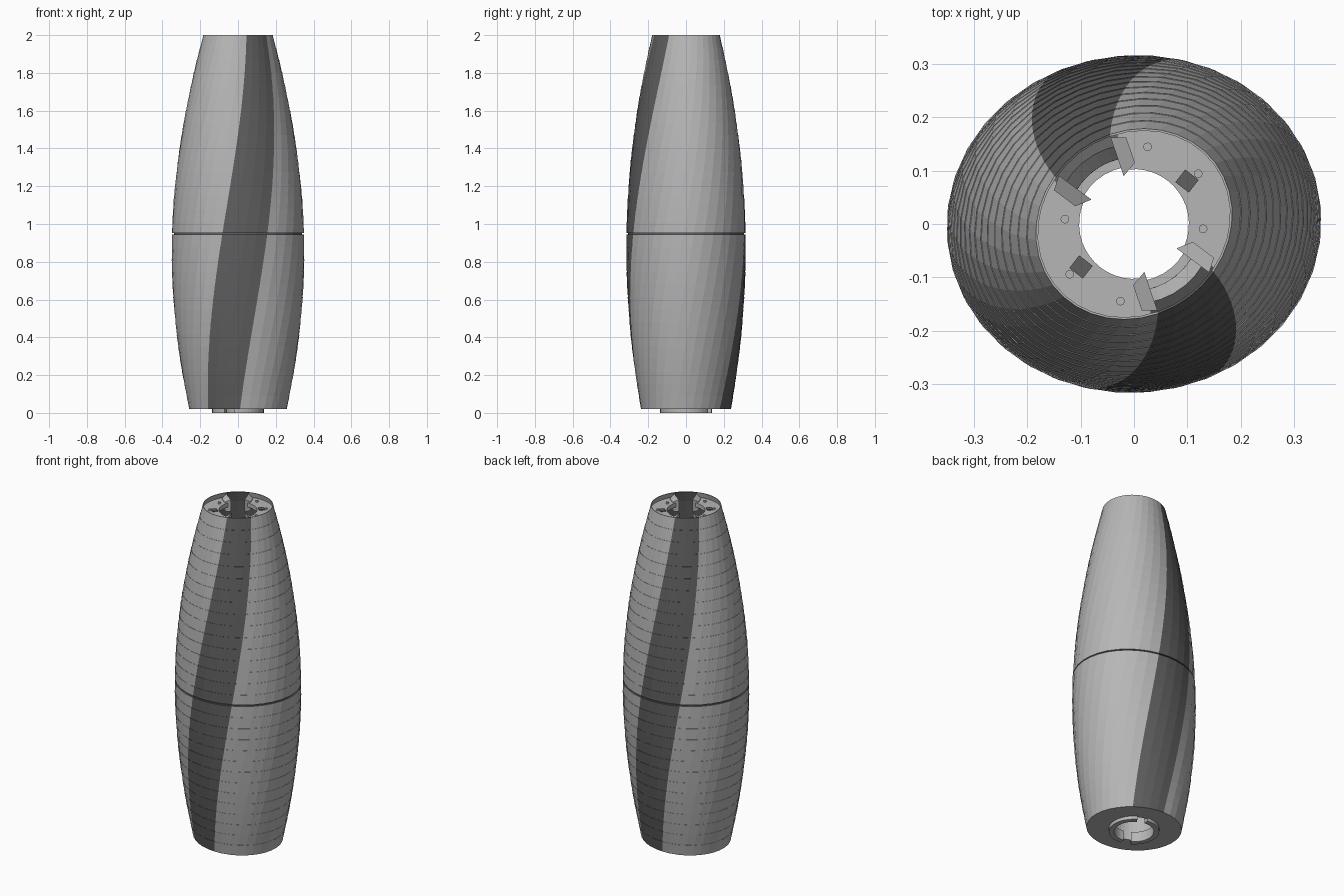
import bpy, bmesh, math
from mathutils import Matrix

if "Cube" in bpy.data.objects:
    bpy.data.objects.remove(bpy.data.objects["Cube"])


def material(name, v):
    m = bpy.data.materials.new(name)
    m.use_nodes = True
    m.diffuse_color = (v, v, v, 1)
    m.node_tree.nodes["Principled BSDF"].inputs["Base Color"].default_value = (v, v, v, 1)
    return m


GREY = material("light grey", 0.47)
DARK = material("dark grey", 0.115)
SIDES, FLOORS, BASE, TOP = 36, 30, 0.02, 2.0
BORE = 0.125


def finish(name, bm):
    bmesh.ops.recalc_face_normals(bm, faces=bm.faces)
    me = bpy.data.meshes.new(name)
    bm.to_mesh(me)
    bm.free()
    me.materials.append(GREY)
    me.materials.append(DARK)
    ob = bpy.data.objects.new(name, me)
    bpy.context.collection.objects.link(ob)
    return ob


# Barrel profile and steady twist
def half_width(z):
    if z < 0.87:
        return 0.352 - 0.091 * ((0.87 - z) / 0.85) ** 2
    return 0.352 - 0.161 * ((z - 0.87) / 1.13) ** 1.9


def twist(z):
    return math.radians(-20 + 28.5 * z)


def oval(z, t, inset=0.0):
    a = half_width(z) - inset
    x, y = a * math.cos(t), (0.9 * half_width(z) - inset) * math.sin(t)
    c, s = math.cos(twist(z)), math.sin(twist(z))
    return (c * x - s * y, s * x + c * y, z)


def polar(r, t, z):
    return (r * math.cos(t), r * math.sin(t), z)


# Twisted tower shell: stacked floors, parapet, well and bore
bm = bmesh.new()
STEP = 2 * math.pi / SIDES
angles = [i * STEP - math.pi / 2 for i in range(SIDES)]
rings = []


def oval_ring(z, inset, tag):
    rings.append(([bm.verts.new(oval(z, t, inset)) for t in angles], tag))


def round_ring(z, r, tag):
    rings.append(([bm.verts.new(polar(r, t + twist(z), z)) for t in angles], tag))


height = (TOP - BASE) / FLOORS
for k in range(FLOORS):
    z = BASE + k * height
    if k == 14:
        # Dark joint between the two halves
        oval_ring(z, 0.010, "dark")
        oval_ring(z + 0.008, 0.010, "dark")
        z += 0.008
    oval_ring(z, 0.0015 if k else 0, "wall")
    oval_ring(BASE + (k + 1) * height, 0, "wall")
oval_ring(TOP, 0.004, "wall")
oval_ring(1.94, 0.006, "wall")
oval_ring(1.72, 0.03, "dark")
round_ring(1.74, 0.15, "dark")
round_ring(1.70, BORE, "grey")
for k in range(1, 18):
    round_ring(1.70 - k * 0.095, BORE, "grey")
round_ring(BASE, BORE, "grey")
for n, (ring, tag) in enumerate(rings):
    nxt, tag2 = rings[(n + 1) % len(rings)]
    closing = n + 1 == len(rings)
    for i in range(SIDES):
        j = (i + 1) % SIDES
        f = bm.faces.new((ring[i], ring[j], nxt[j], nxt[i]))
        strip = i % 18 in (0, 1, 16, 17)
        if not closing:
            f.material_index = int(tag2 == "dark" or (tag2 == "wall" and strip))
finish("twisted_tower", bm)


# Prism between a lower and an upper outline
def prism(bm, low, high):
    a = [bm.verts.new(p) for p in low]
    b = [bm.verts.new(p) for p in high]
    bm.faces.new(a)
    bm.faces.new(b)
    for i in range(len(a)):
        j = (i + 1) % len(a)
        bm.faces.new((a[i], a[j], b[j], b[i]))


# Curved slab quads along an arc, given inner and outer point functions
def arc_slab(name, inner, outer, start, end, z0, z1, steps=16):
    bm = bmesh.new()
    rows = []
    for k in range(steps + 1):
        t = math.radians(start + (end - start) * k / steps)
        rows.append([bm.verts.new(p) for p in
                     (inner(t, z0), outer(t, z0), outer(t, z1), inner(t, z1))])
    for p, q in zip(rows, rows[1:]):
        for i in range(4):
            j = (i + 1) % 4
            bm.faces.new((p[i], p[j], q[j], q[i]))
    bm.faces.new(rows[0])
    bm.faces.new(rows[-1])
    return finish(name, bm)


CAP = 1.97
turn = math.degrees(twist(CAP))
for side, base in (("right", 0), ("left", 180)):
    # Roof slabs, open over the two dark strips
    arc_slab(side + "_roof_slab",
             lambda t, z: polar(0.103, t + twist(CAP), z),
             lambda t, z: oval(CAP, t, 0.0045)[:2] + (z,),
             base - 67, base + 67, CAP - 0.025, CAP)

    # Ramped blocks flanking the roof openings
    for sign in (-1, 1):
        bm = bmesh.new()
        outline = [(0.092, 24, 0.022), (0.115, 37, 0.004),
                   (0.163, 31, 0.004), (0.168, 21, 0.022)]
        spots = [(r, math.radians(base + turn + sign * (90 - d)), h) for r, d, h in outline]
        prism(bm, [polar(r, t, CAP - 0.05) for r, t, h in spots],
              [polar(r, t, CAP + h) for r, t, h in spots])
        finish(side + "_ramp_block", bm)

    # Small round roof vents
    for deg, r in ((80, 0.147), (38, 0.153), (-4, 0.13)):
        bm = bmesh.new()
        x, y, z = polar(r, math.radians(base + deg), CAP + 0.003)
        bmesh.ops.create_cone(bm, cap_ends=True, segments=16, radius1=0.008,
                              radius2=0.008, depth=0.01,
                              matrix=Matrix.Translation((x, y, z)))
        finish(side + "_roof_vent", bm)

    # Dark square hatch
    bm = bmesh.new()
    x, y, z = polar(0.128, math.radians(base + 39), CAP + 0.002)
    bmesh.ops.create_cube(bm, size=1, matrix=Matrix.Translation((x, y, z))
                          @ Matrix.Rotation(math.radians(-38), 4, "Z")
                          @ Matrix.Diagonal((0.032, 0.03, 0.006, 1)))
    for f in bm.faces:
        f.material_index = 1
    finish(side + "_roof_hatch", bm)

    # Split collar under the base
    arc_slab(side + "_base_collar",
             lambda t, z: polar(0.108, t + twist(0), z),
             lambda t, z: polar(0.137, t + twist(0), z),
             base - 78, base + 78, 0, 0.06)
